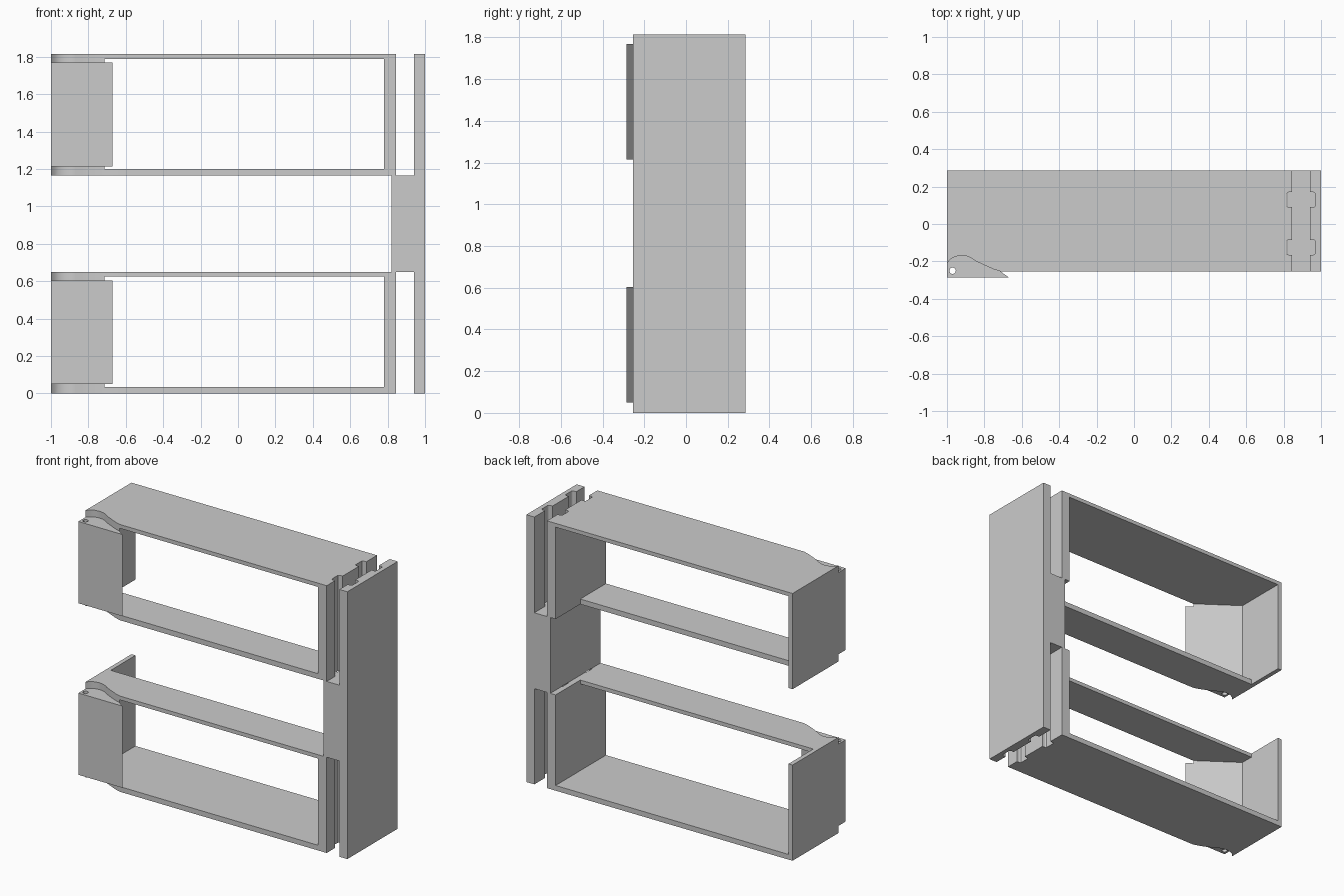
import bpy, bmesh, math

cube = bpy.data.objects.get("Cube")
if cube:
    bpy.data.objects.remove(cube, do_unlink=True)

grey = bpy.data.materials.new("light_grey")
grey.use_nodes = True
grey.diffuse_color = (0.6, 0.6, 0.6, 1)
grey.node_tree.nodes["Principled BSDF"].inputs["Base Color"].default_value = (0.6, 0.6, 0.6, 1)

FRONT, BACK, MIDDLE = -0.255, 0.285, 0.02
BAY, HEIGHT = 0.65, 1.815
UPPER = HEIGHT - BAY


def prism(name, outline, z0, z1):
    """Extrude a flat outline from z0 to z1."""
    bm = bmesh.new()
    face = bm.faces.new([bm.verts.new((x, y, z0)) for x, y in outline])
    top = bmesh.ops.extrude_face_region(bm, geom=[face])["geom"]
    bmesh.ops.translate(bm, vec=(0, 0, z1 - z0),
                        verts=[v for v in top if isinstance(v, bmesh.types.BMVert)])
    bmesh.ops.recalc_face_normals(bm, faces=bm.faces)
    mesh = bpy.data.meshes.new(name)
    bm.to_mesh(mesh)
    bm.free()
    mesh.materials.append(grey)
    obj = bpy.data.objects.new(name, mesh)
    bpy.context.collection.objects.link(obj)
    return obj


def box(name, x0, x1, y0, y1, z0, z1):
    return prism(name, [(x0, y0), (x1, y0), (x1, y1), (x0, y1)], z0, z1)


def combine(obj, tools, operation):
    """Bake a boolean with each tool and remove the tool."""
    for tool in tools:
        mod = obj.modifiers.new("combine", "BOOLEAN")
        mod.operation, mod.solver, mod.object = operation, "EXACT", tool
        bpy.context.view_layer.update()
        graph = bpy.context.evaluated_depsgraph_get()
        mesh = bpy.data.meshes.new_from_object(obj.evaluated_get(graph))
        obj.modifiers.clear()
        obj.data = mesh
        bpy.data.objects.remove(tool, do_unlink=True)


def grooves(z0, z1):
    """Two upright cutters with rounded corners, spanning the slot."""
    cutters = []
    c, xa, xb = 0.012, 0.815, 0.97
    for ya in (-0.165, 0.09):
        yb = ya + 0.08
        corners = [(xa, ya, 180), (xb, ya, 270), (xb, yb, 0), (xa, yb, 90)]
        outline = []
        for x, y, start in corners:
            cx = x + c if x == xa else x - c
            cy = y + c if y == ya else y - c
            for step in range(4):
                a = math.radians(start + step * 30)
                outline.append((cx + c * math.cos(a), cy + c * math.sin(a)))
        cutters.append(prism("groove_cutter", outline, z0, z1))
    return cutters


def finish(obj):
    bpy.ops.object.select_all(action="DESELECT")
    obj.select_set(True)
    bpy.context.view_layer.objects.active = obj
    bpy.ops.object.shade_smooth_by_angle(angle=math.radians(30))


# Outlines of the corner wedge and of the curved recess above and below it
WEDGE = [(-1, -0.285), (-0.67, -0.285), (-0.97, -0.07), (-1, -0.07)]
RECESS = [(-1.1, -0.4), (-0.6, -0.4), (-0.6, -0.2549), (-0.71, -0.2549),
          (-0.75, -0.242), (-0.8, -0.22), (-0.845, -0.199), (-0.87, -0.182),
          (-0.895, -0.172), (-0.925, -0.169), (-0.955, -0.174),
          (-0.98, -0.187), (-1, -0.21), (-1.1, -0.21)]
PIN = [(-0.97 + 0.017 * math.cos(math.tau * i / 20),
        -0.25 + 0.017 * math.sin(math.tau * i / 20)) for i in range(20)]


def bay(name, z, floor_back, roof_back):
    top = z + BAY
    # Upright, floor, roof, end wall and wedge
    body = box(name, 0.78, 0.845, FRONT, BACK, z, top)
    combine(body, [
        box("floor", -1, 0.8, FRONT, floor_back, z, z + 0.035),
        box("roof", -1, 0.8, FRONT, roof_back, top - 0.026, top),
        box("end_wall", -1, -0.97, FRONT, BACK, z, top),
        prism("wedge", WEDGE, z, top)], "UNION")
    # Recesses, pin hole and grooves
    combine(body, [
        prism("recess_cutter", RECESS, z - 0.1, z + 0.049),
        prism("recess_cutter", RECESS, top - 0.046, top + 0.1),
        prism("pin_cutter", PIN, z - 0.1, top + 0.1)]
        + grooves(z - 0.1, top + 0.1), "DIFFERENCE")
    finish(body)


bay("lower_bay", 0, BACK, MIDDLE)
bay("upper_bay", UPPER, MIDDLE, BACK)

# Side plate with the block that joins the two bays
spine = box("side_plate", 0.94, 1, FRONT, BACK, 0, HEIGHT)
combine(spine, grooves(-0.1, BAY) + grooves(UPPER, HEIGHT + 0.1), "DIFFERENCE")
combine(spine, [box("joining_block", 0.82, 1, FRONT, BACK, BAY, UPPER)], "UNION")
finish(spine)
